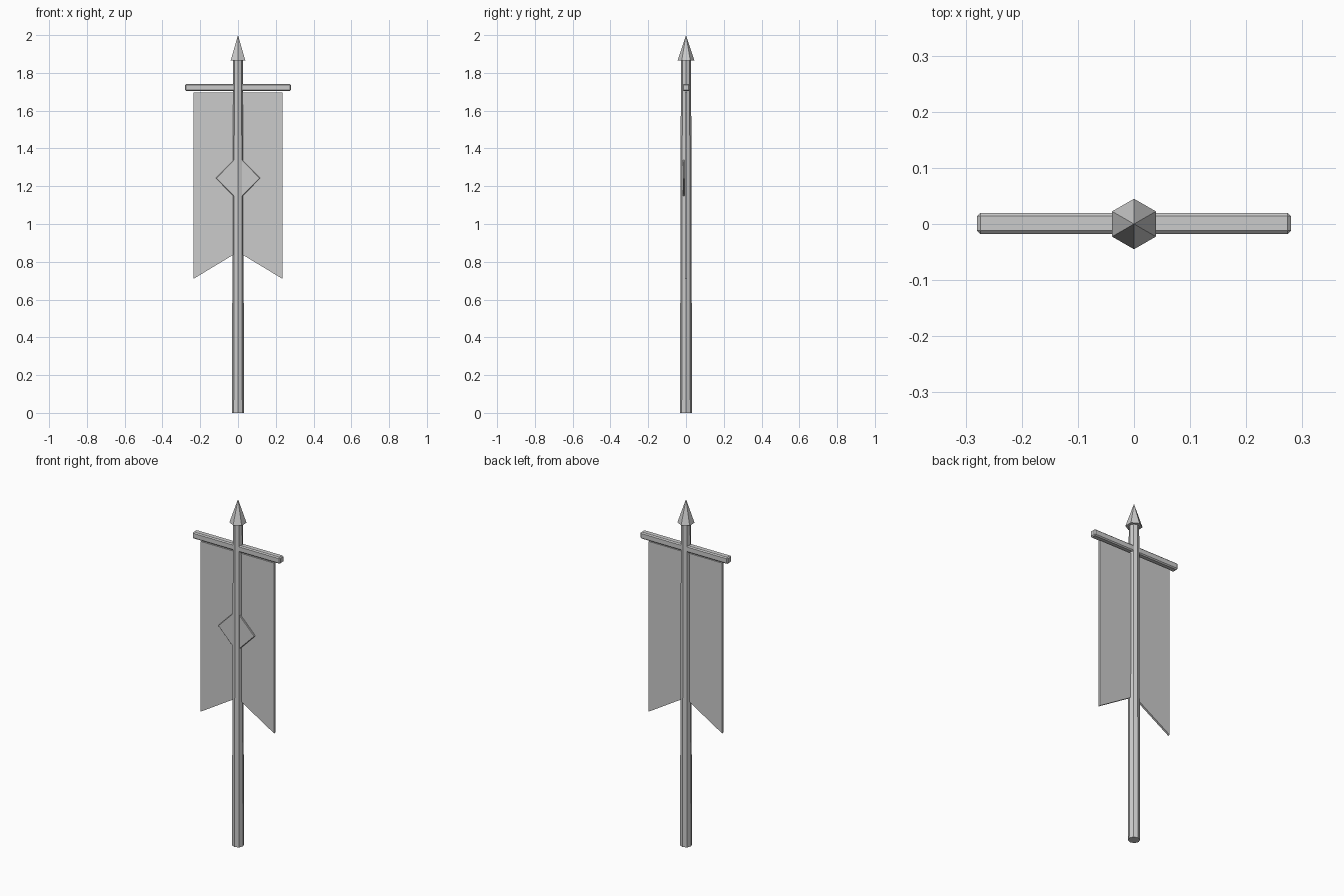
import bpy
from math import pi

if "Cube" in bpy.data.objects:
    bpy.data.objects.remove(bpy.data.objects["Cube"])


def taper(name, sides, r1, r2, z0, z1):
    bpy.ops.mesh.primitive_cone_add(vertices=sides, radius1=r1, radius2=r2,
                                    depth=z1 - z0, location=(0, 0, (z0 + z1) / 2))
    bpy.context.object.name = name
    return bpy.context.object


def bevel(obj, width):
    mod = obj.modifiers.new("bevel", 'BEVEL')
    mod.width = width
    mod.segments = 1


def panel(name, outline, y0, y1):
    """Extrude an (x, z) outline between two y depths."""
    n = len(outline)
    verts = [(x, y, z) for y in (y0, y1) for x, z in outline]
    faces = [tuple(range(n)), tuple(range(2 * n - 1, n - 1, -1))]
    faces += [(i, i + n, (i + 1) % n + n, (i + 1) % n) for i in range(n)]
    mesh = bpy.data.meshes.new(name)
    mesh.from_pydata(verts, [], faces)
    obj = bpy.data.objects.new(name, mesh)
    bpy.context.collection.objects.link(obj)
    return obj


# Tapered octagonal pole and six-sided spear tip
taper("pole", 8, 0.032, 0.027, 0, 1.87)
taper("spear_tip", 6, 0.045, 0, 1.865, 2.0)

# Crossbar with chamfered edges
bpy.ops.mesh.primitive_cube_add(size=1, location=(0, 0.001, 1.723))
bar = bpy.context.object
bar.name = "crossbar"
bar.scale = (0.56, 0.038, 0.038)
bpy.ops.object.transform_apply(location=False, rotation=False, scale=True)
bevel(bar, 0.006)

# Swallow-tailed cloth
panel("banner_cloth", [(-0.235, 0.71), (0, 0.852), (0.235, 0.71),
                       (0.235, 1.695), (-0.235, 1.695)], -0.006, 0.006)

# Diamond emblem on the front of the cloth
emblem = panel("diamond_emblem", [(0, 1.123), (0.118, 1.243),
                                  (0, 1.363), (-0.118, 1.243)], -0.016, -0.005)
bevel(emblem, 0.003)
